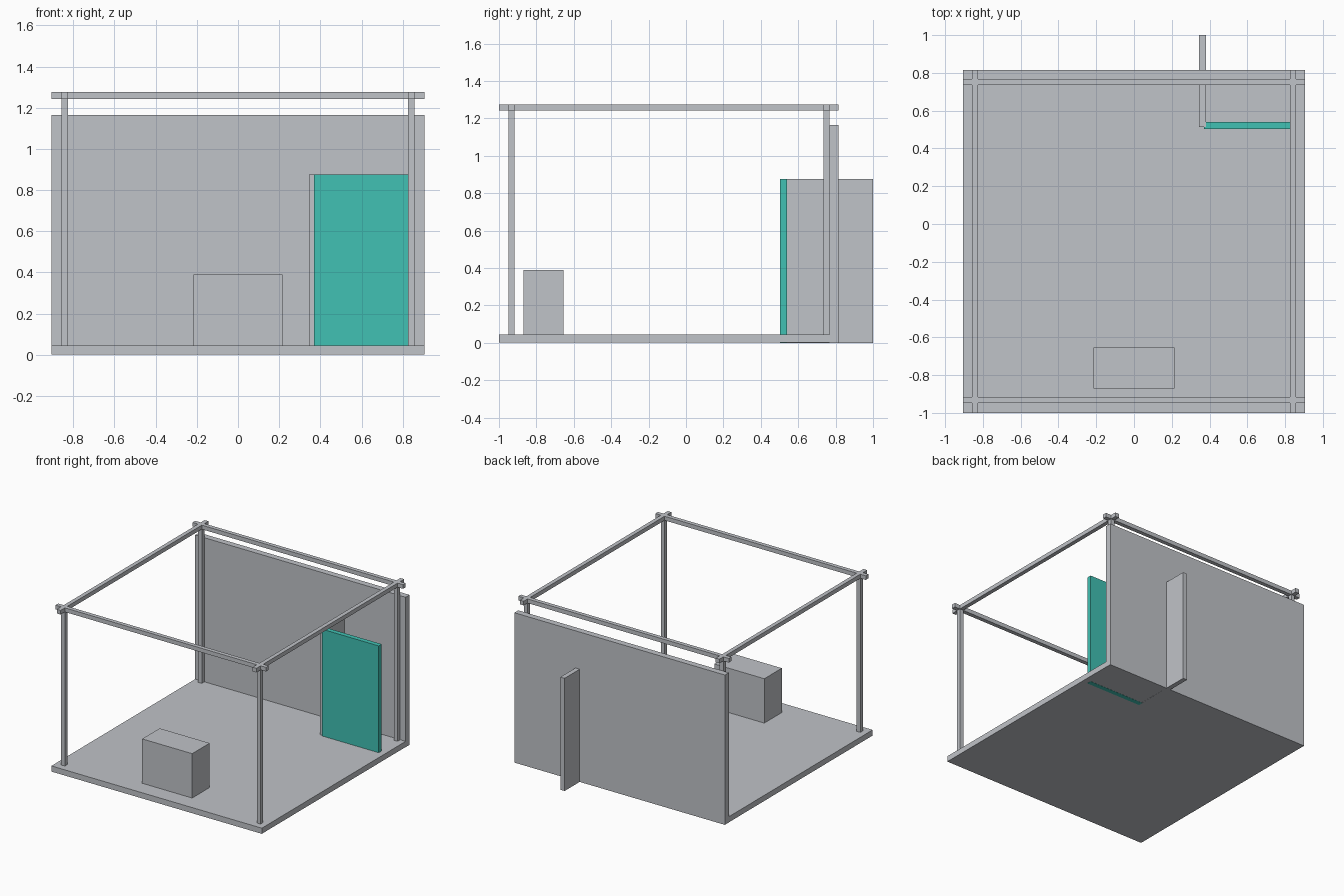
import bpy
import bmesh
from mathutils import Vector

if "Cube" in bpy.data.objects:
    bpy.data.objects.remove(bpy.data.objects["Cube"], do_unlink=True)


def flat_material(name, rgb):
    mat = bpy.data.materials.new(name)
    mat.use_nodes = True
    colour = (*rgb, 1)
    mat.diffuse_color = colour
    mat.node_tree.nodes["Principled BSDF"].inputs["Base Color"].default_value = colour
    return mat


def block(name, low, high, mat):
    """Box between two opposite corners."""
    low, high = Vector(low), Vector(high)
    bm = bmesh.new()
    bmesh.ops.create_cube(bm, size=1)
    bmesh.ops.scale(bm, vec=high - low, verts=bm.verts)
    mesh = bpy.data.meshes.new(name)
    bm.to_mesh(mesh)
    bm.free()
    mesh.materials.append(mat)
    obj = bpy.data.objects.new(name, mesh)
    obj.location = (low + high) / 2
    bpy.context.collection.objects.link(obj)
    return obj


grey = flat_material("light_grey", (0.527, 0.546, 0.578))
teal = flat_material("teal", (0.053, 0.533, 0.451))

# Overall stand dimensions
HALF_X = 0.905
FRONT, BACK = -1.0, 0.815
FLOOR_TOP = 0.045
BEAM_LOW, BEAM_TOP = 1.243, 1.275
R = 0.016                      # half thickness of posts and beams
POST_X = 0.842
POST_Y = {"front": -0.932, "back": 0.751}

# Floor and back wall
block("floor", (-HALF_X, FRONT, 0.001), (HALF_X, 0.767, FLOOR_TOP), grey)
block("back_wall", (-HALF_X, 0.767, 0), (HALF_X, BACK, 1.165), grey)

# Partition passing through the wall, and the coloured panel joined to it
block("partition", (0.344, 0.513, 0), (0.38, 1.0, 0.876), grey)
block("teal_panel", (0.37, 0.503, 0), (0.858, 0.54, 0.875), teal)

# Counter
block("counter", (-0.215, -0.87, FLOOR_TOP), (0.215, -0.655, 0.39), grey)

# Posts and crossing roof beams
for side, x in (("left", POST_X), ("right", -POST_X)):
    block(f"{side}_beam", (x - R, FRONT, BEAM_LOW), (x + R, BACK, BEAM_TOP), grey)
    for end, y in POST_Y.items():
        block(f"{end}_{side}_post", (x - R, y - R, FLOOR_TOP), (x + R, y + R, BEAM_LOW), grey)
for end, y in POST_Y.items():
    block(f"{end}_beam", (-HALF_X, y - R, BEAM_LOW), (HALF_X, y + R, BEAM_TOP), grey)
